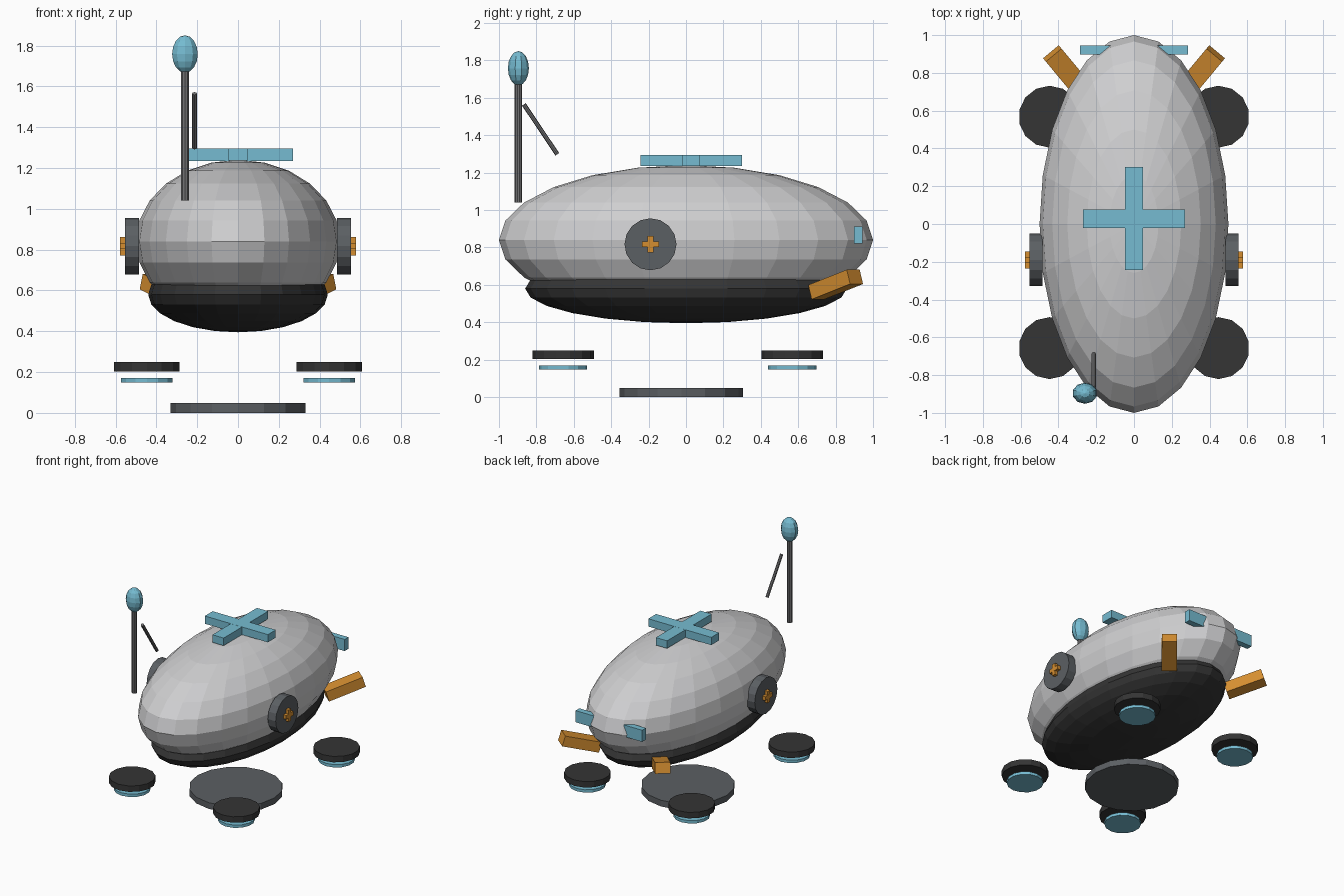
import bpy
from math import pi, radians, atan2
from mathutils import Vector

old = bpy.data.objects.get("Cube")
if old:
    bpy.data.objects.remove(old, do_unlink=True)


def material(name, r, g, b):
    m = bpy.data.materials.new(name)
    m.use_nodes = True
    m.diffuse_color = (r, g, b, 1)
    m.node_tree.nodes["Principled BSDF"].inputs["Base Color"].default_value = (r, g, b, 1)
    return m


SHELL = material("light grey shell", 0.62, 0.62, 0.63)
DARK = material("near black", 0.035, 0.035, 0.035)
SLATE = material("slate grey", 0.105, 0.115, 0.125)
STEEL = material("steel grey", 0.17, 0.17, 0.175)
BLUE = material("light blue", 0.18, 0.50, 0.64)
ORANGE = material("orange", 0.66, 0.27, 0.03)


def finish(name, mat):
    ob = bpy.context.object
    ob.name = name
    ob.data.materials.append(mat)
    return ob


def ellipsoid(name, mat, loc, radii, segments, rings):
    bpy.ops.mesh.primitive_uv_sphere_add(segments=segments, ring_count=rings, radius=1, location=loc)
    bpy.context.object.scale = radii
    return finish(name, mat)


def box(name, mat, loc, size, rot=(0, 0, 0)):
    bpy.ops.mesh.primitive_cube_add(size=1, location=loc, rotation=rot)
    bpy.context.object.scale = size
    return finish(name, mat)


def rod(name, mat, start, end, radius, sides):
    a, b = Vector(start), Vector(end)
    bpy.ops.mesh.primitive_cylinder_add(vertices=sides, radius=radius, depth=(b - a).length,
                                        location=(a + b) / 2)
    bpy.context.object.rotation_euler = (b - a).to_track_quat('Z', 'Y').to_euler()
    return finish(name, mat)


# Hull and belly
ellipsoid("hull", SHELL, (0, 0, 0.84), (0.5, 1, 0.4), 24, 12)
ellipsoid("belly", DARK, (0, 0, 0.58), (0.44, 0.86, 0.185), 24, 12)

# Roof cross
box("roof_cross_bar", BLUE, (0, 0.028, 1.265), (0.54, 0.096, 0.06))
box("roof_cross_spine", BLUE, (0, 0.028, 1.265), (0.096, 0.545, 0.059))

# Base disc
rod("base_disc", SLATE, (0, -0.025, 0), (0, -0.025, 0.048), 0.33, 16)

# Mast with bulb and loose strut
rod("mast", STEEL, (-0.26, -0.896, 1.04), (-0.26, -0.896, 1.69), 0.02, 10)
ellipsoid("mast_bulb", BLUE, (-0.26, -0.896, 1.758), (0.066, 0.056, 0.092), 10, 8)
rod("mast_strut", STEEL, (-0.213, -0.867, 1.565), (-0.213, -0.688, 1.298), 0.012, 8)

for side, s in (("left", 1), ("right", -1)):
    # Side wheels with a cross bolt
    rod(side + "_wheel", SLATE, (s * 0.485, -0.19, 0.817), (s * 0.553, -0.19, 0.817), 0.139, 16)
    box(side + "_bolt_bar", ORANGE, (s * 0.556, -0.19, 0.817), (0.044, 0.09, 0.03))
    box(side + "_bolt_post", ORANGE, (s * 0.556, -0.19, 0.817), (0.043, 0.03, 0.09))

    # Rear lamps
    box(side + "_lamp", BLUE, (s * 0.205, 0.921, 0.866), (0.16, 0.046, 0.09))

    # Rear thrusters, splayed outwards and tilted up
    box(side + "_thruster", ORANGE, (s * 0.347, 0.80, 0.602), (0.108, 0.28, 0.08),
        (radians(17), 0, -s * atan2(0.64, 0.77)))

    # Floating foot pads with a glow disc underneath
    for end, y in (("front", -0.657), ("back", 0.568)):
        rod(f"{end}_{side}_pad", DARK, (s * 0.447, y, 0.204), (s * 0.447, y, 0.25), 0.164, 14)
        rod(f"{end}_{side}_glow", BLUE, (s * 0.447, y, 0.148), (s * 0.447, y, 0.17), 0.129, 14)
